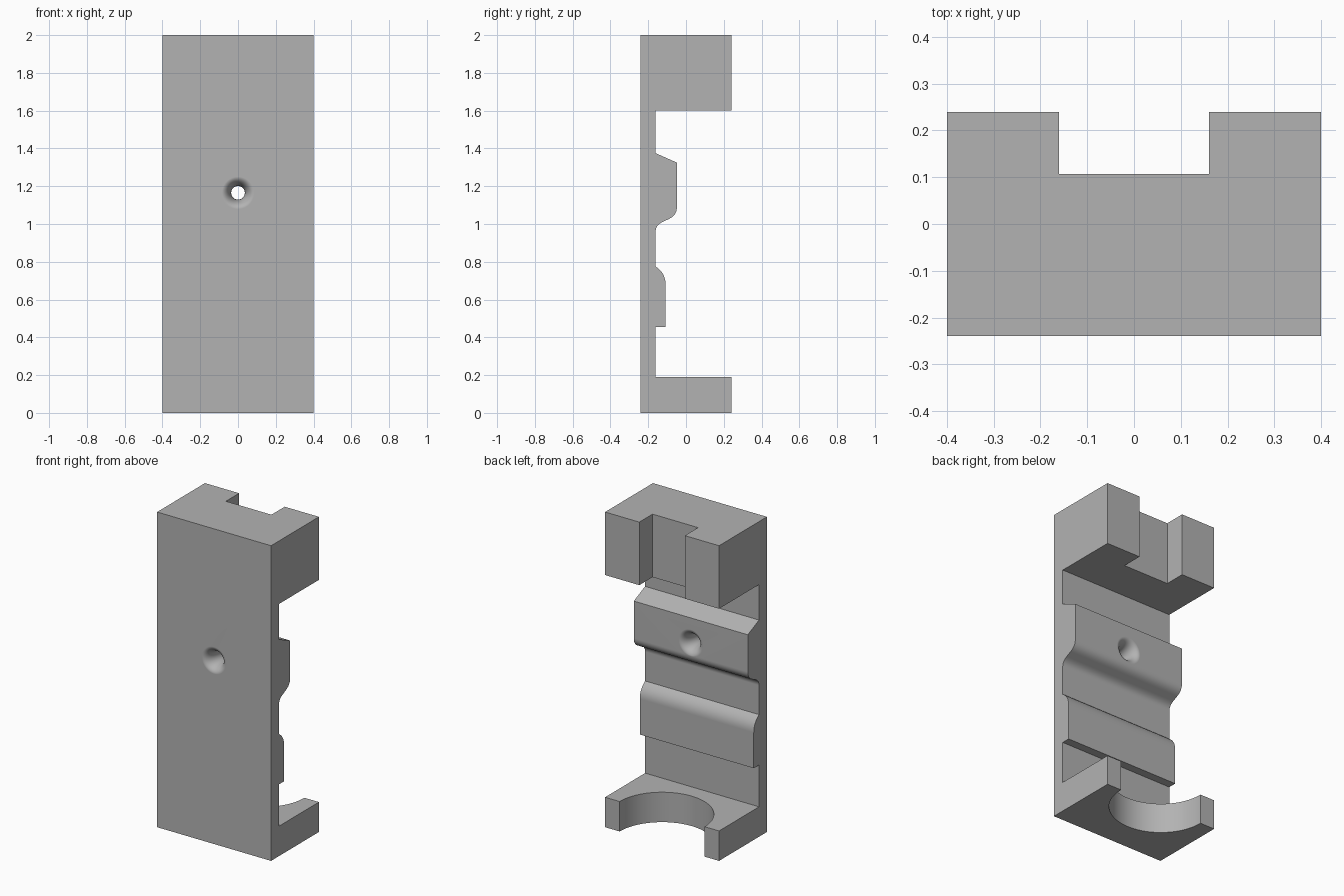
import bpy, bmesh, math
from mathutils import Vector, Matrix

cube = bpy.data.objects.get("Cube")
if cube:
    bpy.data.objects.remove(cube, do_unlink=True)

grey = bpy.data.materials.new("plain grey")
grey.use_nodes = True
grey.diffuse_color = (0.45, 0.45, 0.45, 1)
grey.node_tree.nodes["Principled BSDF"].inputs["Base Color"].default_value = grey.diffuse_color


def make_object(name, bm):
    bmesh.ops.recalc_face_normals(bm, faces=bm.faces)
    mesh = bpy.data.meshes.new(name)
    bm.to_mesh(mesh)
    bm.free()
    mesh.materials.append(grey)
    obj = bpy.data.objects.new(name, mesh)
    bpy.context.collection.objects.link(obj)
    return obj


def curve(a, b, c, steps=10):
    """Rounded corner from a to c, pulled towards b."""
    a, b, c = Vector(a), Vector(b), Vector(c)
    ts = [i / steps for i in range(steps + 1)]
    return [tuple(a * (1 - t) ** 2 + b * 2 * t * (1 - t) + c * t * t) for t in ts]


# Side profile (y, z): front plate, end blocks and two ridges
FRONT, BACK, PLATE, LOW, HIGH = -0.24, 0.24, -0.161, -0.108, -0.048
profile = [(FRONT, 0), (BACK, 0), (BACK, 0.19), (PLATE, 0.19), (PLATE, 0.455), (LOW, 0.455)]
profile += curve((LOW, 0.68), (LOW, 0.74), (PLATE, 0.775))
profile += curve((PLATE, 0.96), (PLATE, 0.992), (-0.125, 1.01))
profile += curve((-0.09, 1.027), (HIGH, 1.047), (HIGH, 1.09))
profile += [(HIGH, 1.325), (PLATE, 1.375), (PLATE, 1.6), (BACK, 1.6), (BACK, 2), (FRONT, 2)]

bm = bmesh.new()
side = bm.faces.new([bm.verts.new((-0.4, y, z)) for y, z in profile])
ext = bmesh.ops.extrude_face_region(bm, geom=[side])
moved = [g for g in ext["geom"] if isinstance(g, bmesh.types.BMVert)]
bmesh.ops.translate(bm, vec=(0.8, 0, 0), verts=moved)
holder = make_object("holder_body", bm)

# Slot in the top block
bm = bmesh.new()
bmesh.ops.create_cube(bm, size=1, matrix=Matrix.Translation((0, 0.257, 1.8))
                      @ Matrix.Diagonal((0.32, 0.3, 0.6, 1)))
slot = make_object("slot_cutter", bm)

# Round cradle in the bottom block
bm = bmesh.new()
bmesh.ops.create_cone(bm, cap_ends=True, segments=96, radius1=0.298, radius2=0.298,
                      depth=0.6, matrix=Matrix.Translation((0, BACK, 0.1)))
cradle = make_object("cradle_cutter", bm)

# Screw hole flaring smoothly towards both faces
NECK, FLARE, SIDES = 0.036, 0.05, 48
mid, half = (FRONT + HIGH) / 2, (HIGH - FRONT) / 2
path = [(FRONT - 0.03, NECK + FLARE)]
for i in range(21):
    a = math.pi * i / 20
    path.append((mid - half * math.cos(a), NECK + FLARE * (1 - math.sin(a))))
path.append((HIGH + 0.03, NECK + FLARE))
bm = bmesh.new()
rings = [[bm.verts.new((r * math.cos(k * math.tau / SIDES), y,
                        1.165 + r * math.sin(k * math.tau / SIDES)))
          for k in range(SIDES)] for y, r in path]
for low, high in zip(rings, rings[1:]):
    for k in range(SIDES):
        n = (k + 1) % SIDES
        bm.faces.new((low[k], low[n], high[n], high[k]))
bm.faces.new(rings[0])
bm.faces.new(rings[-1])
hole = make_object("screw_hole_cutter", bm)

# Cut the openings, then drop the cutters
bpy.ops.object.select_all(action="DESELECT")
bpy.context.view_layer.objects.active = holder
holder.select_set(True)
for cutter in (slot, cradle, hole):
    cutter.hide_render = True
    mod = holder.modifiers.new(cutter.name, "BOOLEAN")
    mod.operation, mod.solver, mod.object = "DIFFERENCE", "EXACT", cutter
    bpy.ops.object.modifier_apply(modifier=mod.name)
    bpy.data.objects.remove(cutter, do_unlink=True)

bpy.ops.object.shade_smooth_by_angle(angle=math.radians(32))
weighted = holder.modifiers.new("weighted_normals", "WEIGHTED_NORMAL")
weighted.keep_sharp = True
